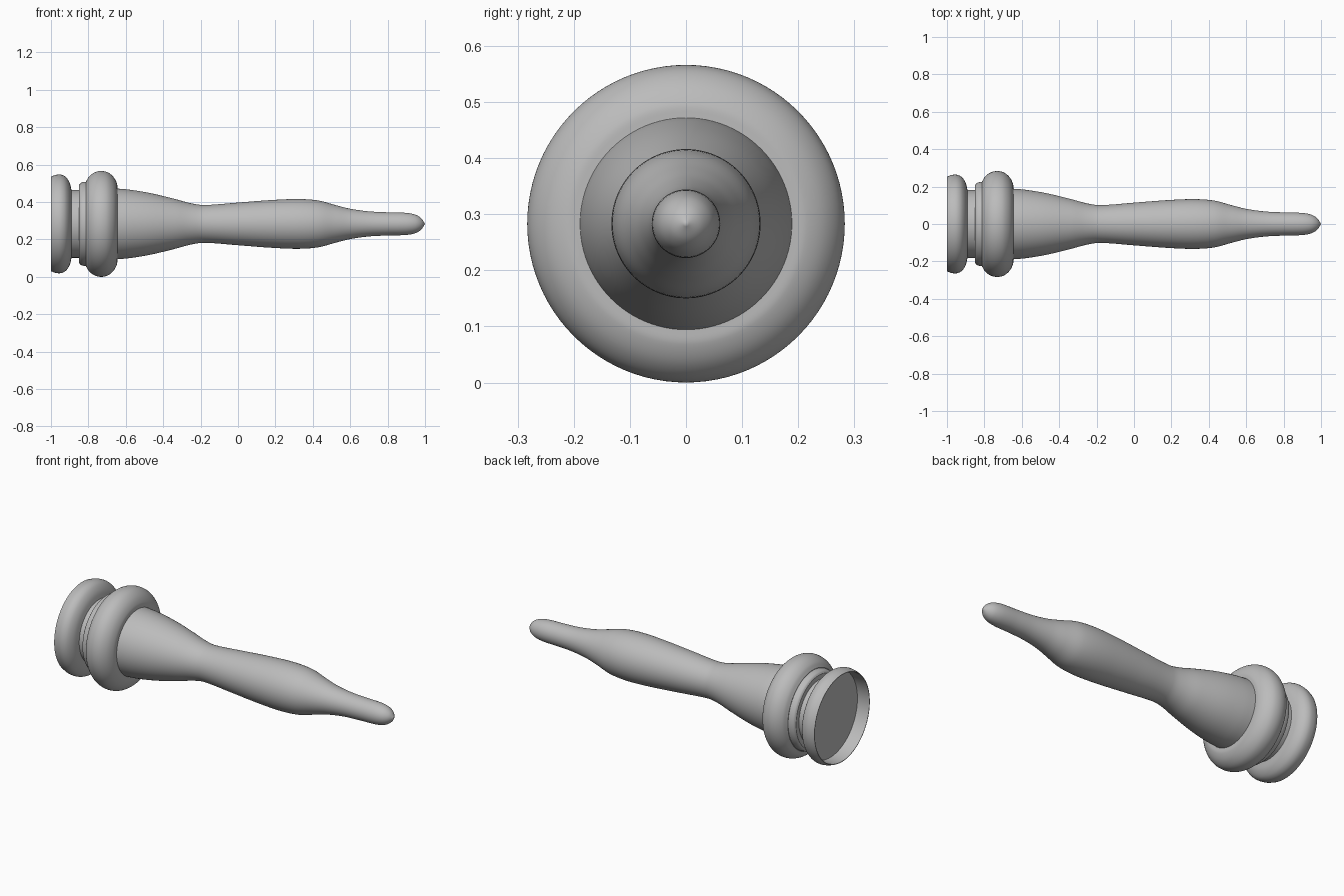
import bpy, bmesh, math
from mathutils import Vector

cube = bpy.data.objects.get("Cube")
if cube:
    bpy.data.objects.remove(cube, do_unlink=True)

AXIS_Z = 0.283
SIDES = 96

grey = bpy.data.materials.new("plain grey")
grey.use_nodes = True
colour = (0.5, 0.5, 0.5, 1)
grey.diffuse_color = colour
grey.node_tree.nodes["Principled BSDF"].inputs["Base Color"].default_value = colour


def smooth_curve(points, steps=6):
    """Pass a smooth curve through (x, radius) points."""
    p = [Vector(q) for q in points]
    p = [2 * p[0] - p[1]] + p + [2 * p[-1] - p[-2]]
    out = []
    for a, b, c, d in zip(p, p[1:], p[2:], p[3:]):
        # Chord-scaled tangents cope with uneven spacing
        l0, l1, l2 = (b - a).length, (c - b).length, (d - c).length
        m1 = ((c - a) / (l0 + l1)) * l1
        m2 = ((d - b) / (l1 + l2)) * l1
        for i in range(steps):
            t = i / steps
            out.append(b * (2*t**3 - 3*t*t + 1) + m1 * (t**3 - 2*t*t + t)
                       + c * (3*t*t - 2*t**3) + m2 * (t**3 - t*t))
    return out + [p[-2]]


def lathe(name, profile):
    """Spin an (x, radius) profile around the long axis."""
    bm = bmesh.new()
    verts = [bm.verts.new((x, 0, max(r, 0))) for x, r in profile]
    edges = [bm.edges.new(pair) for pair in zip(verts, verts[1:])]
    bmesh.ops.spin(bm, geom=verts + edges, cent=(0, 0, 0), axis=(1, 0, 0),
                   angle=math.tau, steps=SIDES, use_merge=True)
    bmesh.ops.remove_doubles(bm, verts=bm.verts, dist=1e-5)
    bmesh.ops.recalc_face_normals(bm, faces=bm.faces)
    mesh = bpy.data.meshes.new(name)
    bm.to_mesh(mesh)
    bm.free()
    mesh.materials.append(grey)
    obj = bpy.data.objects.new(name, mesh)
    obj.location.z = AXIS_Z
    bpy.context.collection.objects.link(obj)
    bpy.ops.object.select_all(action='DESELECT')
    obj.select_set(True)
    bpy.context.view_layer.objects.active = obj
    bpy.ops.object.shade_smooth_by_angle(angle=math.radians(35))


# Hollow end cap: recessed floor, straight wall, rounded outside
lathe("end_cap", [(-0.925, 0), (-0.925, 0.247), (-1, 0.25)] + smooth_curve(
    [(-1, 0.253), (-0.975, 0.262), (-0.945, 0.263), (-0.92, 0.25),
     (-0.9, 0.22), (-0.89, 0.18)]) + [(-0.89, 0)])

# Narrow neck and stepped collar
lathe("neck", [(-0.9, 0), (-0.9, 0.181), (-0.84, 0.181), (-0.84, 0)])
lathe("collar", [(-0.85, 0), (-0.85, 0.181)] + smooth_curve(
    [(-0.85, 0.208), (-0.842, 0.218), (-0.825, 0.224), (-0.8, 0.226)])
    + [(-0.8, 0)])

# Large rounded ring
lathe("large_ring", [(-0.81, 0), (-0.81, 0.21)] + smooth_curve(
    [(-0.812, 0.228), (-0.795, 0.255), (-0.765, 0.276), (-0.73, 0.283),
     (-0.695, 0.275), (-0.665, 0.25), (-0.647, 0.215), (-0.645, 0.186)])
    + [(-0.645, 0)])

# Turned shaft with waist, belly and rounded tip
lathe("shaft", [(-0.66, 0)] + smooth_curve(
    [(-0.66, 0.19), (-0.58, 0.183), (-0.47, 0.165), (-0.34, 0.134),
     (-0.25, 0.11), (-0.18, 0.101), (0, 0.114), (0.17, 0.127),
     (0.32, 0.133), (0.43, 0.125), (0.52, 0.101), (0.6, 0.081),
     (0.7, 0.067), (0.8, 0.062), (0.9, 0.059), (0.95, 0.049),
     (0.98, 0.03), (1, 0)]))
